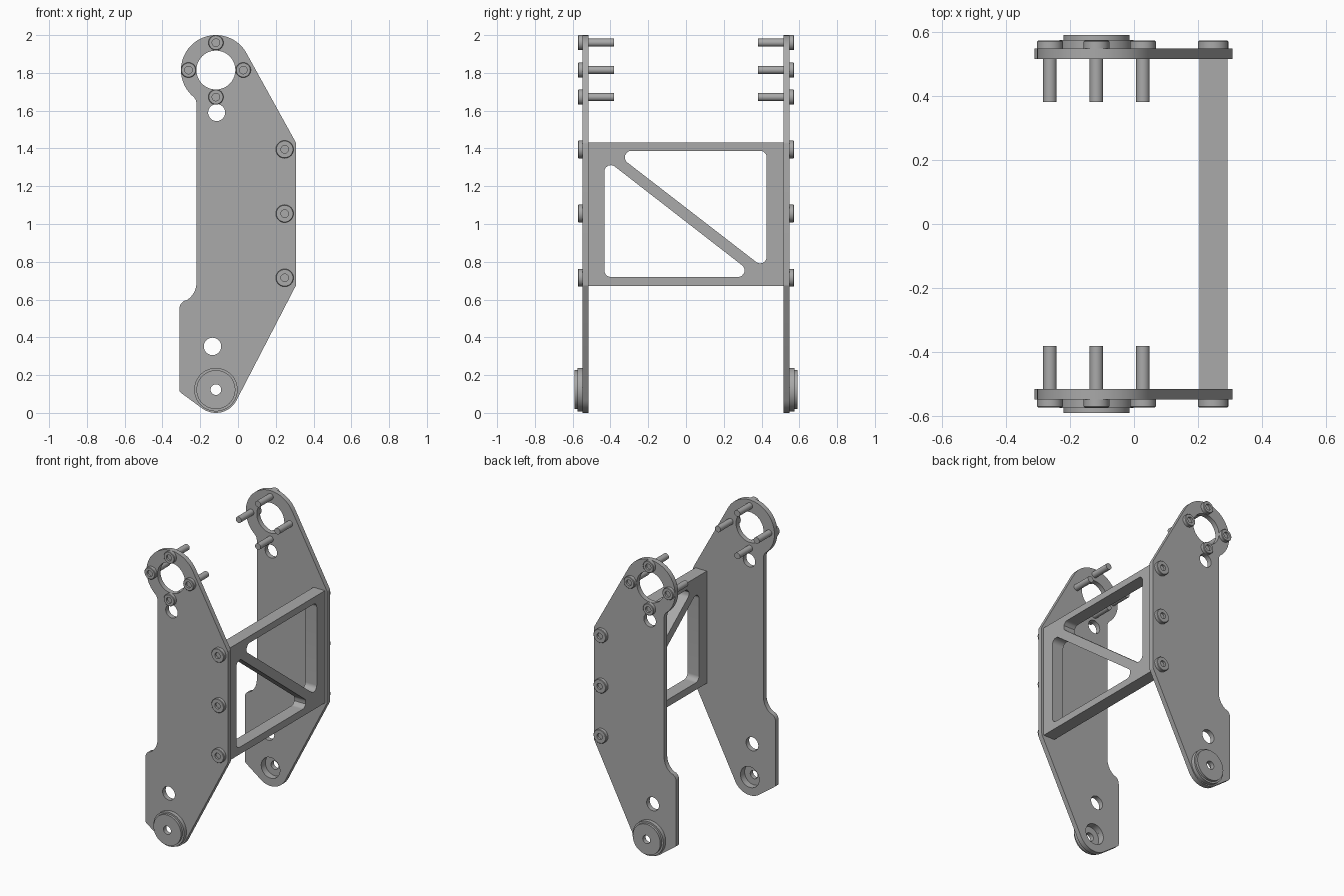
import bpy, bmesh
from math import cos, sin, radians, pi
from mathutils import Matrix, Vector

if "Cube" in bpy.data.objects:
    bpy.data.objects.remove(bpy.data.objects["Cube"])

grey = bpy.data.materials.new("plain_grey")
grey.use_nodes = True
colour = (0.4, 0.4, 0.4, 1)
grey.diffuse_color = colour
grey.node_tree.nodes["Principled BSDF"].inputs["Base Color"].default_value = colour


def arc(cx, cy, r, a0, a1, steps=16):
    """Points along an arc, angles in degrees."""
    angles = [radians(a0 + (a1 - a0) * i / steps) for i in range(steps + 1)]
    return [(cx + r * cos(a), cy + r * sin(a)) for a in angles]


def circle(cx, cy, r):
    return arc(cx, cy, r, 0, 360, 40)[:-1]


def rounded(corners, r):
    """Polygon with every corner rounded to radius r."""
    pts = []
    for i, c in enumerate(corners):
        c = Vector(c)
        a = (Vector(corners[i - 1]) - c).normalized()
        b = (Vector(corners[(i + 1) % len(corners)]) - c).normalized()
        half = a.angle(b) / 2
        centre = c + (a + b).normalized() * r / sin(half)
        reach = r / (sin(half) / cos(half))
        start, end = c + a * reach - centre, c + b * reach - centre
        for k in range(9):
            d = start.lerp(end, k / 8).normalized() * r
            pts.append(tuple(centre + d))
    return pts


def finish(name, bm, mirror):
    bmesh.ops.remove_doubles(bm, verts=bm.verts, dist=1e-5)
    bmesh.ops.recalc_face_normals(bm, faces=bm.faces)
    mesh = bpy.data.meshes.new(name)
    bm.to_mesh(mesh)
    bm.free()
    mesh.materials.clear()
    mesh.materials.append(grey)
    obj = bpy.data.objects.new(name, mesh)
    bpy.context.collection.objects.link(obj)
    bpy.ops.object.select_all(action='DESELECT')
    obj.select_set(True)
    bpy.context.view_layer.objects.active = obj
    bpy.ops.object.shade_smooth_by_angle(angle=radians(35))
    if mirror:
        mod = obj.modifiers.new("both_sides", 'MIRROR')
        mod.use_axis = (False, True, False)
        mod.use_mirror_merge = False
    return obj


def sheet(name, loops, thickness, matrix, mirror=False):
    """Flat plate: first loop is the outline, the others are holes."""
    curve = bpy.data.curves.new(name + "_outline", 'CURVE')
    curve.dimensions = '2D'
    curve.fill_mode = 'BOTH'
    curve.extrude = thickness / 2
    for loop in loops:
        spline = curve.splines.new('POLY')
        spline.points.add(len(loop) - 1)
        for p, (x, y) in zip(spline.points, loop):
            p.co = (x, y, 0, 1)
        spline.use_cyclic_u = True
    temp = bpy.data.objects.new(name + "_outline", curve)
    bpy.context.collection.objects.link(temp)
    graph = bpy.context.evaluated_depsgraph_get()
    mesh = bpy.data.meshes.new_from_object(temp.evaluated_get(graph))
    bm = bmesh.new()
    bm.from_mesh(mesh)
    bm.transform(matrix)
    bpy.data.objects.remove(temp)
    bpy.data.curves.remove(curve)
    bpy.data.meshes.remove(mesh)
    return finish(name, bm, mirror)


def turned(name, x, z, profile, closed=False, steps=32):
    """Part turned about a y-directed axis from (radius, y) points."""
    bm = bmesh.new()
    verts = [bm.verts.new((x + r, y, z)) for r, y in profile]
    pairs = list(zip(verts, verts[1:]))
    if closed:
        pairs.append((verts[-1], verts[0]))
    edges = [bm.edges.new(p) for p in pairs]
    bmesh.ops.spin(bm, geom=verts + edges, cent=(x, 0, z), axis=(0, 1, 0),
                   angle=2 * pi, steps=steps, use_merge=True)
    bmesh.ops.dissolve_degenerate(bm, dist=1e-6, edges=bm.edges)
    return finish(name, bm, True)


AXIS_X = -0.117            # line through the pivot and the ring
RING_Z, PIVOT_Z = 1.815, 0.123
INNER, OUTER = 0.515, 0.548

# Side plates with ring, pivot and lightening holes
outline = (arc(AXIS_X, PIVOT_Z, 0.123, 235, 332.5)
           + arc(0.287, 0.68, 0.02, -28, 0, 4)
           + arc(0.287, 1.425, 0.02, 0, 29, 4)
           + arc(AXIS_X, RING_Z, 0.185, 29, 229.3, 40)
           + arc(-0.27, 1.637, 0.05, 49.3, 0, 8)
           + arc(-0.33, 0.69, 0.11, 0, -60)
           + arc(-0.26, 0.55, 0.05, 120, 180, 8)
           + arc(-0.29, 0.122, 0.02, 180, 235, 5))
holes = [circle(AXIS_X, RING_Z, 0.103), circle(-0.113, 1.59, 0.045),
         circle(-0.135, 0.352, 0.046), circle(AXIS_X, PIVOT_Z, 0.07)]
upright = Matrix.Translation((0, (INNER + OUTER) / 2, 0)) @ Matrix.Rotation(pi / 2, 4, 'X')
sheet("side_plate", [outline] + holes, OUTER - INNER, upright, mirror=True)

# Cross frame with two triangular windows and a diagonal brace
bottom, top = 0.672, 1.432
border = [(-INNER, bottom), (INNER, bottom), (INNER, top), (-INNER, top)]
upper_window = rounded([(0.427, 1.387), (-0.39, 1.387), (0.427, 0.756)], 0.034)
lower_window = rounded([(-0.432, 0.72), (0.376, 0.72), (-0.432, 1.347)], 0.034)
sideways = (Matrix.Translation((0.248, 0, 0)) @ Matrix.Rotation(pi / 2, 4, 'Z')
            @ Matrix.Rotation(pi / 2, 4, 'X'))
sheet("cross_frame", [border, upper_window, lower_window], 0.086, sideways)


def head(r):
    """Socket head profile from the socket floor to the plate."""
    return [(0, 0.558), (0.02, 0.558), (0.02, 0.572), (r - 0.003, 0.572),
            (r, 0.569), (r, OUTER)]


# Long pins around the ring
for i, (dx, dz) in enumerate([(0.145, 0), (0, 0.145), (-0.145, 0), (0, -0.143)]):
    shank = [(0.021, OUTER), (0.021, 0.38), (0, 0.38)]
    turned(f"ring_pin_{i + 1}", AXIS_X + dx, RING_Z + dz, head(0.04) + shank)

# Screws holding the cross frame
for i in range(3):
    turned(f"frame_screw_{i + 1}", 0.247, 0.715 + 0.34 * i, head(0.047) + [(0, OUTER)])

# Stepped pivot caps with a through hole and an inner recess
cap = [(0.028, 0.56), (0.07, 0.56), (0.07, OUTER), (0.115, OUTER), (0.115, 0.574),
       (0.103, 0.574), (0.103, 0.59), (0.028, 0.59)]
turned("pivot_cap", AXIS_X, PIVOT_Z, cap, closed=True, steps=48)
